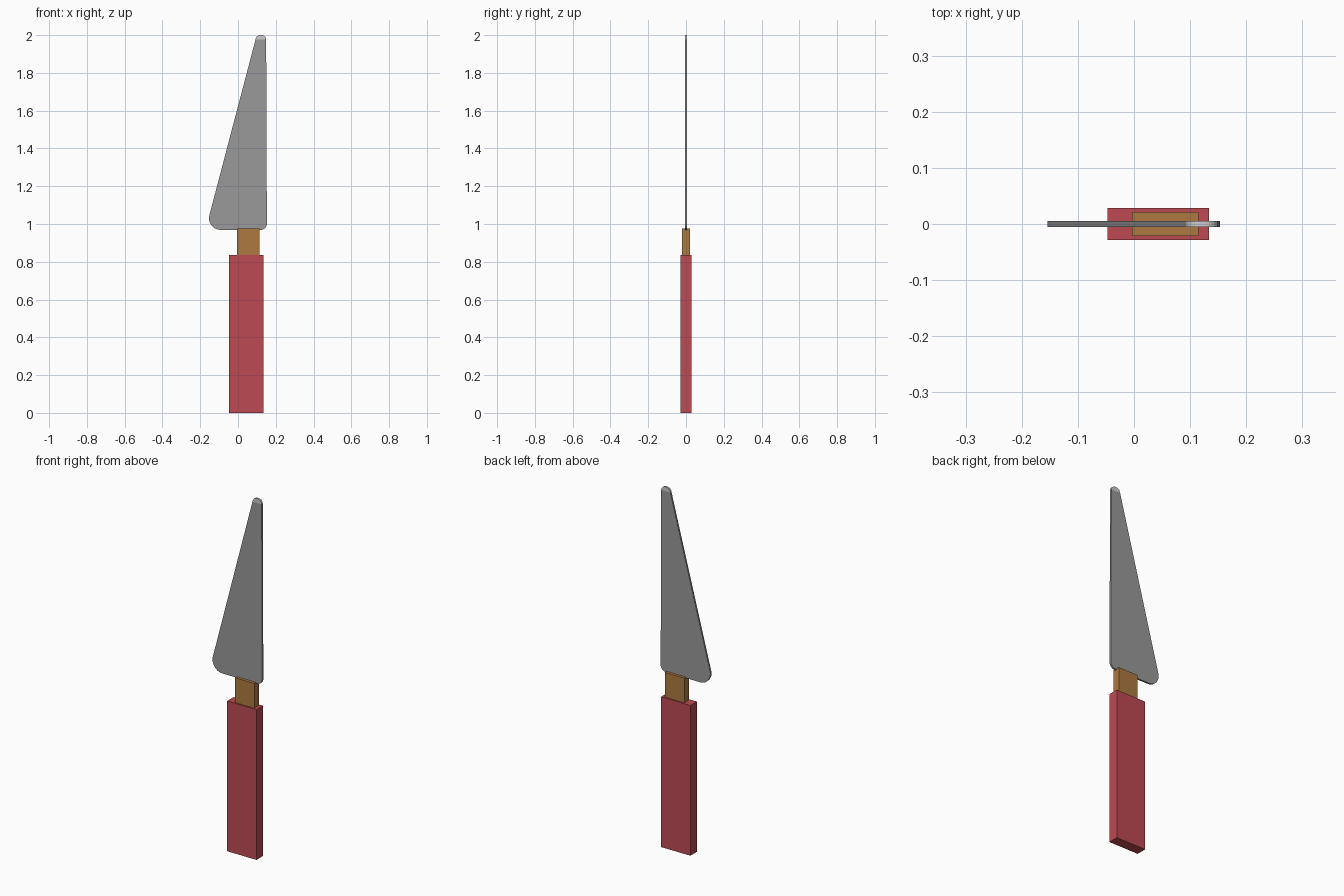
import bpy, bmesh, math
from mathutils import Vector

if "Cube" in bpy.data.objects:
    bpy.data.objects.remove(bpy.data.objects["Cube"])


def material(name, rgb):
    m = bpy.data.materials.new(name)
    m.diffuse_color = (*rgb, 1)
    m.use_nodes = True
    m.node_tree.nodes["Principled BSDF"].inputs["Base Color"].default_value = m.diffuse_color
    return m


RED = material("handle red", (0.51, 0.068, 0.086))
BROWN = material("collar brown", (0.42, 0.19, 0.052))
STEEL = material("blade grey", (0.32, 0.32, 0.32))
BRIGHT = material("tip light grey", (0.60, 0.60, 0.60))


def add_object(name, bm, mats):
    bmesh.ops.recalc_face_normals(bm, faces=bm.faces)
    me = bpy.data.meshes.new(name)
    bm.to_mesh(me)
    bm.free()
    for m in mats:
        me.materials.append(m)
    ob = bpy.data.objects.new(name, me)
    bpy.context.collection.objects.link(ob)
    return ob


def box(name, x0, x1, depth, z0, z1, mat):
    bm = bmesh.new()
    bmesh.ops.create_cube(bm, size=1)
    bmesh.ops.scale(bm, vec=(x1 - x0, depth, z1 - z0), verts=bm.verts)
    bmesh.ops.translate(bm, vec=((x0 + x1) / 2, 0, (z0 + z1) / 2), verts=bm.verts)
    return add_object(name, bm, [mat])


def rounded(corners, steps=6):
    """Outline with each (x, z, radius) corner replaced by an arc."""
    pts = []
    n = len(corners)
    for i, (x, z, r) in enumerate(corners):
        p = Vector((x, z))
        a = (Vector(corners[i - 1][:2]) - p).normalized()
        b = (Vector(corners[(i + 1) % n][:2]) - p).normalized()
        half = a.angle(b) / 2
        c = p + (a + b).normalized() * (r / math.sin(half))
        t = r / math.tan(half)
        va, vb = p + a * t - c, p + b * t - c
        for k in range(steps + 1):
            d = va.lerp(vb, k / steps).normalized()
            pts.append(c + d * r)
    return pts


# Handle and collar
box("handle", -0.047, 0.134, 0.057, 0.0, 0.837, RED)
box("collar", -0.004, 0.115, 0.042, 0.837, 0.975, BROWN)

# Blade: rounded flat profile, extruded through its thickness
T = 0.010
outline = rounded([(-0.172, 0.969, 0.061), (0.153, 0.969, 0.032),
                   (0.149, 2.0, 0.023), (0.099, 2.0, 0.023)])
bm = bmesh.new()
face = bm.faces.new([bm.verts.new((p.x, -T / 2, p.y)) for p in outline])
ext = bmesh.ops.extrude_face_region(bm, geom=[face], use_keep_orig=True)
bmesh.ops.translate(bm, vec=(0, T, 0),
                    verts=[g for g in ext["geom"] if isinstance(g, bmesh.types.BMVert)])

# Bright tip: cut across and coloured by height
TIP = 1.976
bmesh.ops.bisect_plane(bm, geom=bm.verts[:] + bm.edges[:] + bm.faces[:],
                       plane_co=(0, 0, TIP), plane_no=(0, 0, 1))
for f in bm.faces:
    f.material_index = 1 if f.calc_center_median().z > TIP else 0
add_object("blade", bm, [STEEL, BRIGHT])
